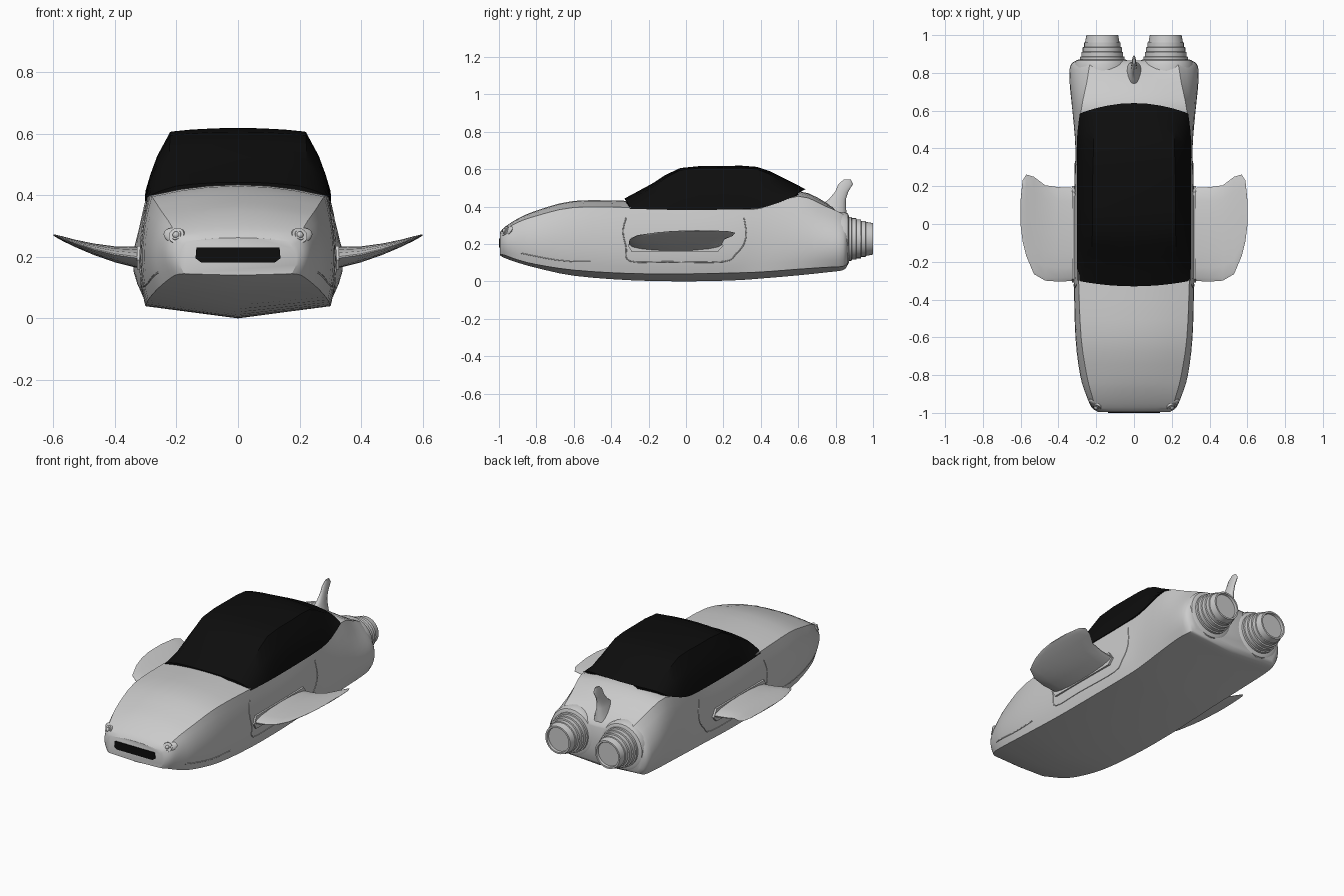
import bpy, bmesh, math
from mathutils import Vector, Matrix
from mathutils.bvhtree import BVHTree

if "Cube" in bpy.data.objects:
    bpy.data.objects.remove(bpy.data.objects["Cube"])


def material(name, value):
    m = bpy.data.materials.new(name)
    m.use_nodes = True
    colour = (value, value, value, 1)
    m.diffuse_color = colour
    bsdf = m.node_tree.nodes["Principled BSDF"]
    bsdf.inputs["Base Color"].default_value = colour
    return m


GREY = material("light grey paint", 0.6)
BLACK = material("black glass", 0.004)


def finish(name, bm, mat, angle=35):
    bmesh.ops.recalc_face_normals(bm, faces=bm.faces)
    mesh = bpy.data.meshes.new(name)
    bm.to_mesh(mesh)
    bm.free()
    ob = bpy.data.objects.new(name, mesh)
    bpy.context.collection.objects.link(ob)
    mesh.materials.append(mat)
    bpy.ops.object.select_all(action="DESELECT")
    ob.select_set(True)
    bpy.context.view_layer.objects.active = ob
    bpy.ops.object.shade_smooth_by_angle(angle=math.radians(angle))
    return ob


def loft(name, rings, mat, angle=35):
    """Skin a list of equal closed rings and cap both ends."""
    bm = bmesh.new()
    vs = [[bm.verts.new(p) for p in r] for r in rings]
    n = len(vs[0])
    for a, b in zip(vs, vs[1:]):
        for i in range(n):
            j = (i + 1) % n
            bm.faces.new((a[i], a[j], b[j], b[i]))
    bm.faces.new(vs[0])
    bm.faces.new(vs[-1])
    return finish(name, bm, mat, angle)


def refine(rows, steps=3):
    """Catmull-Rom through the rows of station values."""
    out = []
    rows = [Vector(r) for r in rows]
    for i in range(len(rows) - 1):
        p0, p1, p2 = rows[max(i - 1, 0)], rows[i], rows[i + 1]
        p3 = rows[min(i + 2, len(rows) - 1)]
        for k in range(steps):
            t = k / steps
            out.append(p1 + (p2 - p0) * (t / 2)
                       + (p0 * 2 - p1 * 5 + p2 * 4 - p3) * (t * t / 2)
                       + (p1 * 3 - p0 - p2 * 3 + p3) * (t ** 3 / 2))
    return out + [rows[-1]]


def mirrored(half):
    return half + [(-x, y, z) for x, y, z in half[-2:0:-1]]


# Hull: y, keel z, chine x/z, side x/z, shoulder x/z, top z
hull_stations = [
    (-.995, .14, .175, .145, .19, .20, .165, .25, .262),
    (-.97, .125, .205, .14, .225, .21, .20, .275, .29),
    (-.9, .10, .24, .115, .255, .22, .225, .315, .335),
    (-.8, .072, .267, .09, .285, .22, .25, .35, .378),
    (-.6, .03, .292, .06, .31, .22, .28, .395, .43),
    (-.3, .006, .30, .042, .318, .20, .293, .395, .43),
    (0, 0, .30, .04, .32, .20, .296, .385, .42),
    (.25, .005, .295, .045, .315, .20, .296, .385, .42),
    (.4, .015, .295, .05, .31, .22, .296, .39, .43),
    (.6, .032, .305, .065, .325, .24, .28, .455, .482),
    (.75, .048, .31, .075, .337, .23, .25, .40, .42),
    (.84, .06, .30, .08, .333, .22, .235, .36, .34),
    (.865, .09, .27, .10, .30, .22, .22, .335, .30),
]


def hull_ring(s):
    y, zk, xc, zc, xm, zm, xs, zs, zt = s
    a, b = Vector((xc, y, zc)), Vector((xs, y, zs))
    c = Vector((xm, y, zm)) * 2 - (a + b) / 2
    half = [(0, y, zk)]
    for i in range(9):
        t = i / 8
        half.append(tuple(a * (1 - t) ** 2 + c * (2 * t * (1 - t)) + b * t * t))
    for f in (.35, .65, 1):
        half.append((xs * (1 - f), y, zs + (zt - zs) * (1 - (1 - f) ** 2)))
    return mirrored(half)


hull = loft("hull", [hull_ring(s) for s in refine(hull_stations)], GREY, 30)

# Canopy: y, base x/z, roof edge x/z, roof top z, bow of the end in y
canopy_stations = [
    (-.30, .299, .388, .20, .43, .442, -.03),
    (-.16, .302, .384, .222, .508, .523, -.02),
    (-.03, .302, .382, .22, .595, .606, 0),
    (.2, .302, .383, .22, .605, .617, 0),
    (.38, .302, .39, .215, .60, .612, 0),
    (.48, .300, .415, .215, .545, .56, .025),
    (.58, .287, .458, .20, .484, .492, .06),
]


def canopy_ring(s):
    y, xb, zb, xr, zr, zt, bow = s
    half = [(0, zb), (xb, zb)]
    for t in (.35, .65):
        half.append((xb + (xr - xb) * t + .06 * t * (1 - t), zb + (zr - zb) * t))
    half += [(xr, zr), (xr * .7, zr + (zt - zr) * .55),
             (xr * .35, zr + (zt - zr) * .9), (0, zt)]
    return mirrored([(x, y + bow * (1 - (x / .3) ** 2), z) for x, z in half])


loft("canopy", [canopy_ring(s) for s in refine(canopy_stations, 2)], BLACK, 40)

# Grille: thin chamfered plate on the nose
outline = [(.12, .182), (.138, .195), (.135, .23), (-.135, .23), (-.138, .195), (-.12, .182)]
loft("grille", [[(x, y, z) for x, z in outline] for y in (-.992, -1)], BLACK)


def lens(a, b, half, place, n=8):
    """Pointed aerofoil ring between a and b; place maps (along, across)."""
    up = [(a + (b - a) * (1 - math.cos(math.pi * i / n)) / 2,
           half * (math.sin(math.pi * i / n) + .08)) for i in range(n + 1)]
    return [place(*p) for p in up] + [place(u, -v) for u, v in reversed(up)]


# Wings: x, leading y, trailing y, middle z, half thickness
wing_stations = [(.29, -.30, .19, .193, .036), (.40, -.305, .195, .208, .024),
                 (.47, -.30, .205, .225, .017), (.53, -.265, .25, .244, .011),
                 (.57, -.17, .262, .259, .007), (.59, -.09, .23, .267, .004),
                 (.60, -.01, .13, .271, .002)]
# Fin: z, leading y, trailing y, half thickness
fin_stations = [(.33, .68, .86, .05), (.41, .725, .855, .024), (.44, .765, .855, .017),
                (.48, .798, .868, .013), (.52, .815, .893, .010), (.545, .845, .88, .005)]
loft("tail_fin", [lens(a, b, h, lambda u, v, z=z: (v, u, z))
                  for z, a, b, h in fin_stations], GREY, 45)


def lathe(name, profile, x, z, n=32):
    """Revolve (y, radius) pairs about an axis along y."""
    rings = [[(x + r * math.cos(2 * math.pi * i / n), y, z + r * math.sin(2 * math.pi * i / n))
              for i in range(n)] for y, r in profile]
    return loft(name, rings, GREY)


cowl = [(.6, .09), (.7, .13), (.78, .146), (.845, .147), (.865, .138), (.872, .122)]
nozzle = [(.84, .118), (.885, .118), (.887, .111), (.91, .111), (.912, .104), (.935, .104),
          (.937, .096), (.96, .096), (.962, .091), (1, .084), (1, .074), (.985, .072)]

# Seams in side view (y, z), laid onto the hull skin
seams = {
    "nose_crease": [(-.88, .15), (-.8, .133), (-.7, .115), (-.6, .106), (-.51, .105)],
    "panel_seam": [(-.32, .34), (-.337, .27), (-.32, .18), (-.30, .108), (-.1, .105), (.2, .105),
                   (.27, .15), (.31, .2), (.322, .26), (.31, .34)],
}
bm = bmesh.new()
bm.from_mesh(hull.data)
skin = BVHTree.FromBMesh(bm)
bm.free()


def seam(name, path, side):
    curve = bpy.data.curves.new(name, "CURVE")
    curve.dimensions = "3D"
    curve.bevel_depth = .003
    curve.bevel_resolution = 1
    pts = refine([(0, y, z) for y, z in path], 4)
    spline = curve.splines.new("POLY")
    spline.points.add(len(pts) - 1)
    for p, q in zip(spline.points, pts):
        hit = skin.ray_cast(Vector((side, q.y, q.z)), Vector((-side, 0, 0)))[0]
        p.co = (*(hit or q), 1)
    curve.materials.append(GREY)
    ob = bpy.data.objects.new(name, curve)
    bpy.context.collection.objects.link(ob)


def headlight(name, side):
    """Oval housing with two rims and a bulb, facing forward and outward."""
    bm = bmesh.new()
    turn = Vector((side * .35, -.8, .4)).to_track_quat("Z", "Y").to_matrix().to_4x4()
    base = Matrix.Translation((side * .195, -.957, .264)) @ turn
    tilt = Matrix.Rotation(side * .35, 4, "Z")
    bmesh.ops.create_uvsphere(bm, u_segments=20, v_segments=10, radius=1,
                              matrix=base @ tilt @ Matrix.Diagonal((.056, .028, .012, 1)))
    for r, depth in ((.031, .03), (.02, .038)):
        bmesh.ops.create_cone(bm, cap_ends=True, segments=20, radius1=r, radius2=r * .85,
                              depth=depth, matrix=base)
    bmesh.ops.create_uvsphere(bm, u_segments=12, v_segments=8, radius=.012,
                              matrix=base @ Matrix.Translation((0, 0, .016)))
    finish(name, bm, GREY)


# Paired parts on both sides
for side, word in ((1, "left"), (-1, "right")):
    loft(word + "_wing", [lens(a, b, h, lambda u, v, x=x, z=z: (side * x, u, z + v))
                          for x, a, b, z, h in wing_stations], GREY, 45)
    root = [(-.31, .19), (-.29, .158), (.17, .158), (.2, .19), (.17, .235), (-.29, .235)]
    loft(word + "_wing_root", [[(side * x, y, z) for y, z in root] for x in (.29, .328)], GREY)
    lathe(word + "_engine_cowl", cowl, side * .17, .225)
    lathe(word + "_nozzle", nozzle, side * .168, .227)
    headlight(word + "_headlight", side)
    for name, path in seams.items():
        seam(word + "_" + name, path, side)
